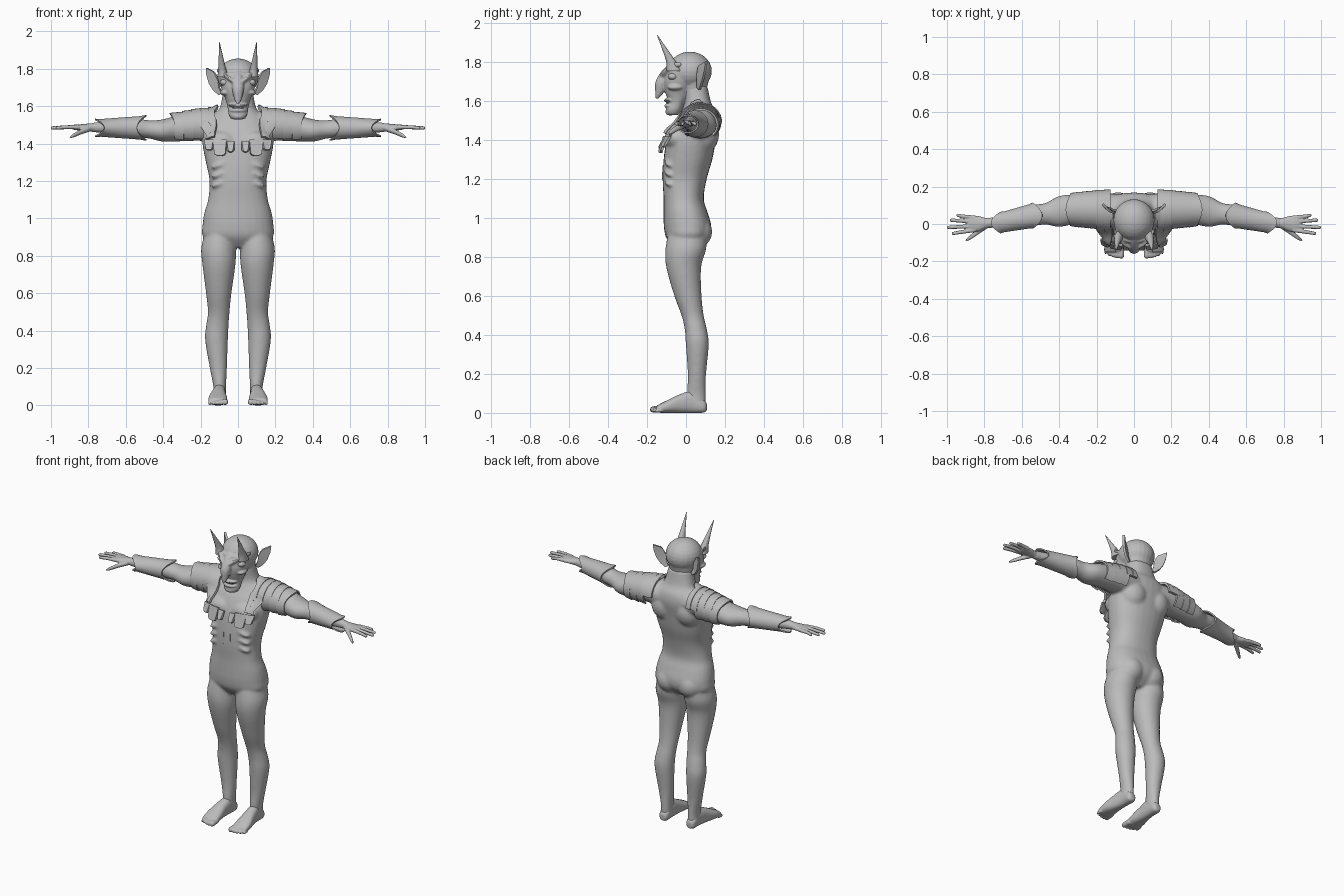
import bpy, bmesh, math
from mathutils import Vector, Matrix
from mathutils.bvhtree import BVHTree

cube = bpy.data.objects.get("Cube")
if cube:
    bpy.data.objects.remove(cube)

grey = bpy.data.materials.new("plain grey")
grey.use_nodes = True
grey.diffuse_color = (0.5, 0.5, 0.5, 1)
grey.node_tree.nodes["Principled BSDF"].inputs["Base Color"].default_value = (0.5, 0.5, 0.5, 1)


def spline(rows, n=4):
    """Catmull-Rom through tuples of any length."""
    pts = [rows[0]] + list(rows) + [rows[-1]]
    out = []
    for a, b, c, d in zip(pts, pts[1:], pts[2:], pts[3:]):
        for i in range(n):
            t = i / n
            out.append([q + 0.5 * t * (r - p + t * (2 * p - 5 * q + 4 * r - w + t * (3 * (q - r) + w - p)))
                        for p, q, r, w in zip(a, b, c, d)])
    return out + [list(rows[-1])]


def ring(sec, axis, s, power=2, segs=28):
    x, y, z, ru, rv = sec
    u, v = {"x": ((0, 1, 0), (0, 0, 1)), "y": ((1, 0, 0), (0, 0, 1)), "z": ((1, 0, 0), (0, 1, 0))}[axis]
    pts = []
    for i in range(segs):
        a = 2 * math.pi * i / segs
        c, d = (math.copysign(abs(f) ** (2 / power), f) for f in (math.cos(a), math.sin(a)))
        pts.append(Vector((x * s, y, z)) + Vector(u) * ru * c + Vector(v) * rv * d)
    return pts


def loft(bm, sections, axis, s=1, power=2, segs=28):
    loops = [[bm.verts.new(p) for p in ring(sec, axis, s, power, segs)] for sec in spline(sections)]
    for a, b in zip(loops, loops[1:]):
        for i in range(segs):
            j = (i + 1) % segs
            bm.faces.new((a[i], a[j], b[j], b[i]))
    bm.faces.new(loops[0])
    bm.faces.new(loops[-1])


def ball(bm, pos, radii, s=1, tilt=0):
    m = (Matrix.Translation((pos[0] * s, pos[1], pos[2])) @ Matrix.Rotation(tilt * s, 4, "Y")
         @ Matrix.Diagonal((*radii, 1)))
    bmesh.ops.create_uvsphere(bm, u_segments=24, v_segments=14, radius=1, matrix=m)


def finish(name, bm, voxel=0, smooth=0, thick=0):
    bmesh.ops.recalc_face_normals(bm, faces=bm.faces)
    me = bpy.data.meshes.new(name)
    bm.to_mesh(me)
    bm.free()
    ob = bpy.data.objects.new(name, me)
    bpy.context.collection.objects.link(ob)
    if voxel:
        mod = ob.modifiers.new("fuse", "REMESH")
        mod.mode, mod.voxel_size = "VOXEL", voxel
    if smooth:
        mod = ob.modifiers.new("relax", "SMOOTH")
        mod.factor, mod.iterations = 0.5, smooth
    if thick:
        mod = ob.modifiers.new("thickness", "SOLIDIFY")
        mod.thickness, mod.offset = thick, 0
    dg = bpy.context.evaluated_depsgraph_get()
    baked = bpy.data.meshes.new_from_object(ob.evaluated_get(dg))
    ob.modifiers.clear()
    ob.data = baked
    baked.materials.clear()
    baked.materials.append(grey)
    baked.shade_smooth()
    baked.set_sharp_from_angle(angle=math.radians(40))
    return ob


def sheet(name, rows, thick, closed=False):
    bm = bmesh.new()
    vs = [[bm.verts.new(p) for p in r] for r in rows]
    n = len(rows[0])
    for a, b in zip(vs, vs[1:]):
        for i in range(n if closed else n - 1):
            j = (i + 1) % n
            bm.faces.new((a[i], a[j], b[j], b[i]))
    return finish(name, bm, thick=thick)


SIDES = (("left", 1), ("right", -1))

# Body: torso, arms and legs fused into one skin
ARM = [(.08, .07, 1.49, .09, .08), (.2, .075, 1.495, .092, .08), (.3, .08, 1.485, .08, .073),
       (.4, .067, 1.47, .083, .06), (.47, .055, 1.475, .058, .049), (.53, .047, 1.482, .057, .05),
       (.6, .035, 1.485, .05, .045), (.7, .015, 1.487, .034, .034), (.79, .004, 1.486, .027, .024)]
LEG = [(.09, .01, .97, .07, .09), (.103, 0, .85, .093, .105), (.102, -.012, .75, .088, .09),
       (.103, .01, .6, .068, .07), (.103, .034, .5, .058, .057), (.11, .05, .43, .06, .057),
       (.115, .058, .35, .061, .059), (.105, .056, .2, .046, .047), (.098, .053, .1, .034, .048),
       (.098, .055, .04, .034, .046)]
bm = bmesh.new()
loft(bm, [(0, 0, .845, .09, .06), (0, .008, .9, .185, .11), (0, .008, .96, .19, .122),
          (0, -.002, 1.03, .18, .113), (0, -.012, 1.1, .16, .103), (0, -.007, 1.2, .152, .113),
          (0, .01, 1.3, .172, .125), (0, .027, 1.4, .19, .127), (0, .05, 1.48, .185, .118),
          (0, .065, 1.54, .14, .095), (0, .06, 1.59, .098, .07), (0, .045, 1.68, .08, .065)],
     "z", power=2.3)
for side, s in SIDES:
    loft(bm, ARM, "x", s)
    loft(bm, LEG, "z", s)
    ball(bm, (.085, -.045, 1.41), (.09, .065, .06), s)
    ball(bm, (.085, .085, 1.43), (.09, .085, .1), s)
    ball(bm, (.075, .05, .93), (.085, .085, .085), s)
    for i in range(3):
        ball(bm, (.088, -.08, 1.19 + i * .05), (.06, .032, .017), s, .35)
body = finish("body", bm, .008, 8)
tree = BVHTree.FromPolygons([v.co for v in body.data.vertices], [p.vertices for p in body.data.polygons])

# Hands with fingers, feet with toes
for side, s in SIDES:
    bm = bmesh.new()
    loft(bm, [(.75, .007, 1.487, .026, .023), (.79, .004, 1.486, .028, .022), (.83, .002, 1.486, .04, .018),
              (.875, .002, 1.487, .043, .014), (.89, .002, 1.487, .036, .008)], "x", s)
    for y, tip, spread in ((.034, .95, .012), (.012, .985, .008), (-.01, 1.0, -.008), (-.032, .975, -.018)):
        loft(bm, [(.85, y, 1.487, .012, .012), (.91, y + spread * .5, 1.488, .0105, .0105),
                  (tip - .01, y + spread, 1.484, .009, .009), (tip, y + spread, 1.483, .004, .004)], "x", s, segs=14)
    loft(bm, [(.79, -.008, 1.48, .02, .015), (.84, -.045, 1.462, .016, .014),
              (.88, -.075, 1.443, .012, .011), (.9, -.088, 1.433, .004, .004)], "x", s, segs=14)
    finish(side + "_hand", bm, .004, 2)

    bm = bmesh.new()
    loft(bm, [(.098, .107, .03, .015, .018), (.098, .09, .035, .03, .034), (.099, .03, .055, .034, .055),
              (.104, -.03, .048, .04, .048), (.108, -.09, .034, .05, .034), (.108, -.14, .022, .05, .021),
              (.108, -.15, .02, .045, .015)], "y", s, power=2.4)
    for i in range(5):
        r = .016 - .0018 * i
        x, tip = .069 + .0205 * i, -.184 + .0015 * i * i
        loft(bm, [(x, -.12, r + .004, r, r), (x, tip + .012, r + .002, r, r), (x, tip, r, r * .5, r * .5)],
             "y", s, segs=14)
    finish(side + "_foot", bm, .005, 2)

# Head: skull, tapering face, hooked nose, brow, lips and chin
bm = bmesh.new()
ball(bm, (0, .02, 1.755), (.11, .113, .1))
loft(bm, [(0, -.067, 1.53, .036, .028), (0, -.062, 1.555, .05, .042), (0, -.047, 1.595, .056, .042),
          (0, -.04, 1.64, .068, .065), (0, -.03, 1.7, .09, .085), (0, -.01, 1.78, .1, .09)], "z", power=2.3)
loft(bm, [(0, .045, 1.58, .07, .055), (0, .042, 1.64, .078, .06), (0, .04, 1.72, .09, .08)], "z")
loft(bm, [(0, -.15, 1.612, .007, .007), (0, -.136, 1.645, .022, .022), (0, -.125, 1.7, .032, .032),
          (0, -.095, 1.755, .026, .03), (0, -.07, 1.79, .02, .02)], "z")
ball(bm, (0, -.082, 1.577), (.046, .03, .012))
ball(bm, (0, -.085, 1.605), (.052, .03, .01))
ball(bm, (0, -.08, 1.545), (.035, .026, .018))
for side, s in SIDES:
    loft(bm, [(0, -.125, 1.715, .02, .012), (.05, -.105, 1.75, .017, .013),
              (.095, -.06, 1.785, .016, .014), (.115, -.02, 1.79, .008, .008)], "x", s, segs=16)
    ball(bm, (.068, -.055, 1.672), (.028, .04, .016), s)
finish("head", bm, .0055, 3)

for side, s in SIDES:
    # Eyes, horns and pointed ears
    bm = bmesh.new()
    ball(bm, (.069, -.066, 1.727), (.027, .027, .019), s)
    finish(side + "_eye", bm)

    bm = bmesh.new()
    loft(bm, [(.08, -.06, 1.755, .03, .04), (.085, -.075, 1.8, .021, .026), (.092, -.11, 1.87, .011, .013),
              (.099, -.148, 1.94, .0015, .0015)], "z", s, segs=16)
    finish(side + "_horn", bm)

    outer = [(.168, .105, 1.805), (.165, .1, 1.765), (.152, .09, 1.72), (.13, .08, 1.685), (.1, .07, 1.66)]
    inner = [(.13, .07, 1.785), (.12, .065, 1.77), (.105, .06, 1.74), (.1, .06, 1.7), (.085, .06, 1.67)]
    sheet(side + "_ear", [[Vector((x * s, y, z)) for x, y, z in row] for row in (inner, outer)], .014)

    # Harness straps hugging the shoulder from chest to back
    path = spline([(-.11, 1.435), (-.08, 1.51), (-.01, 1.575), (.07, 1.61), (.15, 1.57), (.19, 1.49)], 4)

    def hug(x, y, z, lift):
        co, normal, _, _ = tree.find_nearest(Vector((x * s, y, z)))
        return co + normal * lift

    for label, x0, x1, lift in (("inner", .125, .16, .014), ("outer", .155, .205, .01)):
        rows = [[hug(x0 + (x1 - x0) * i / 3, y, z, lift) for i in range(4)] for y, z in path]
        sheet(f"{side}_{label}_strap", rows, .014)

    # Layered shoulder plates, the last one drawn to a point on top
    for k, (x0, x1, cz, r) in enumerate(((.185, .25, 1.493, .093), (.24, .3, 1.488, .088), (.29, .34, 1.482, .084))):
        rows = []
        for t in (0, .5, 1):
            row = []
            for i in range(25):
                a = math.radians(-45 + 270 * i / 24)
                x = x0 + t * (x1 - x0 + (.025 if k == 2 else 0) * max(0, math.sin(a)) ** 3)
                q = r - .007 * t
                row.append(Vector((x * s, .077 + q * 1.08 * math.cos(a), cz + q * math.sin(a))))
            rows.append(row)
        sheet(f"{side}_shoulder_plate_{k + 1}", rows, .01)

    # Forearm guards, notched at both ends
    rows = []
    for t in (0, .12, .5, .88, 1):
        row = []
        for i in range(32):
            a = 2 * math.pi * i / 32
            flare = .004 if t in (0, 1) else 0
            x = .515 + .225 * t + .025 * math.cos(2 * a) * (1 - 2 * t)
            ry, rz = .062 - .012 * t + flare, .061 - .02 * t + flare
            row.append(Vector((x * s, .045 - .038 * t + ry * math.cos(a), 1.484 + rz * math.sin(a))))
        rows.append(row)
    sheet(side + "_forearm_guard", rows, .008, True)

    # Hanging scale plates under the chest
    for k, (x, half, top, low) in enumerate(((.04, .02, 1.41, 1.355), (.097, .036, 1.42, 1.335),
                                             (.155, .024, 1.42, 1.365))):
        rows = []
        for t in (0, .4, .8, 1):
            row = []
            for i in range(7):
                u = i / 3 - 1
                px, z = x + half * u * (1 - .15 * t), top + (low - top) * t + .012 * t * u ** 4
                row.append(Vector((px * s, -.112 - .024 * t + 1.9 * max(0, px - .05) ** 2, z)))
            rows.append(row)
        sheet(f"{side}_chest_scale_{k + 1}", rows, .012)

    # Shallow belly line
    sheet(side + "_belly_line", [[hug(x, -.13, 1.2 + .018 * i, .002) for i in range(5)] for x in (.022, .027)], .004)
